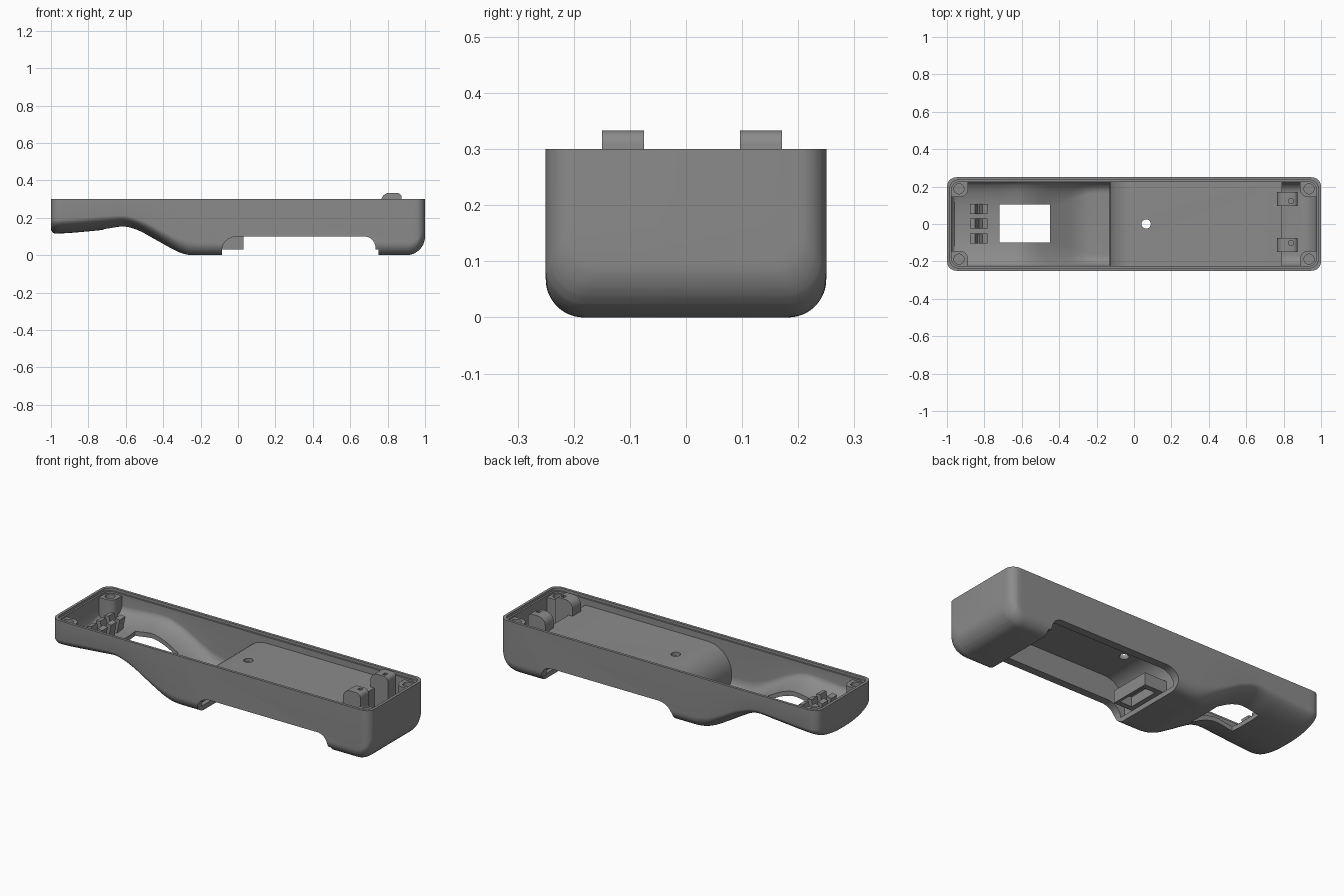
import bpy, bmesh, math
from mathutils import Matrix

if "Cube" in bpy.data.objects:
    bpy.data.objects.remove(bpy.data.objects["Cube"])

grey = bpy.data.materials.new("mid_grey")
grey.diffuse_color = (0.26, 0.26, 0.26, 1)
grey.use_nodes = True
grey.node_tree.nodes["Principled BSDF"].inputs["Base Color"].default_value = grey.diffuse_color


def finish(name, bm):
    bmesh.ops.remove_doubles(bm, verts=bm.verts, dist=1e-5)
    bmesh.ops.recalc_face_normals(bm, faces=bm.faces)
    me = bpy.data.meshes.new(name)
    bm.to_mesh(me)
    bm.free()
    me.materials.append(grey)
    ob = bpy.data.objects.new(name, me)
    bpy.context.collection.objects.link(ob)
    return ob


def prism(name, pts, a, b, axis="y"):
    """Extrude a 2D outline: (x, z) along y, or (x, y) along z."""
    bm = bmesh.new()
    put = (lambda p, t: (p[0], t, p[1])) if axis == "y" else (lambda p, t: (p[0], p[1], t))
    lo = [bm.verts.new(put(p, a)) for p in pts]
    hi = [bm.verts.new(put(p, b)) for p in pts]
    bm.faces.new(lo)
    bm.faces.new(hi)
    for i in range(len(pts)):
        j = (i + 1) % len(pts)
        bm.faces.new((lo[i], lo[j], hi[j], hi[i]))
    return finish(name, bm)


def arc(cx, cy, rx, ry, a0, a1, n=10):
    return [(cx + rx * math.cos(math.radians(a0 + (a1 - a0) * i / n)),
             cy + ry * math.sin(math.radians(a0 + (a1 - a0) * i / n))) for i in range(n + 1)]


def rounded(x0, x1, y0, y1, r):
    return (arc(x1 - r, y1 - r, r, r, 0, 90, 6) + arc(x0 + r, y1 - r, r, r, 90, 180, 6)
            + arc(x0 + r, y0 + r, r, r, 180, 270, 6) + arc(x1 - r, y0 + r, r, r, 270, 360, 6))


def box(name, x0, x1, y0, y1, z0, z1):
    return prism(name, [(x0, z0), (x1, z0), (x1, z1), (x0, z1)], y0, y1)


def boolean(ob, tool, op="DIFFERENCE"):
    m = ob.modifiers.new("cut", "BOOLEAN")
    m.operation, m.object, m.solver = op, tool, "EXACT"
    bpy.context.view_layer.objects.active = ob
    bpy.ops.object.modifier_apply(modifier=m.name)
    bpy.data.objects.remove(tool)


def curve(keys, x):
    """Smoothly interpolate (x, value) keys with monotone-ish Hermite spans."""
    if x <= keys[0][0]:
        return keys[0][1]
    for i in range(len(keys) - 1):
        (x0, v0), (x1, v1) = keys[i], keys[i + 1]
        if x <= x1:
            def slope(k):
                if k in (0, len(keys) - 1):
                    return 0
                a, b, c = keys[k - 1:k + 2]
                s, t = (b[1] - a[1]) / (b[0] - a[0]), (c[1] - b[1]) / (c[0] - b[0])
                return 0 if s * t <= 0 else 2 * s * t / (s + t)
            h, t = x1 - x0, (x - x0) / (x1 - x0)
            return (v0 * (2*t**3 - 3*t*t + 1) + v1 * (3*t*t - 2*t**3)
                    + h * slope(i) * (t**3 - 2*t*t + t) + h * slope(i + 1) * (t**3 - t*t))
    return keys[-1][1]


# Centre line of the underside, height where the side starts to curve, flat half width
CENTRE = [(-1, .115), (-.72, .135), (-.61, .15), (-.55, .137), (-.45, .088), (-.36, .038), (-.3, .01), (-.25, 0)]
EDGE = [(-1, .19), (-.62, .212), (-.5, .18), (-.4, .128), (-.3, .085), (-.2, .068)]
FLAT = [(-1, .02), (-.62, .03), (-.4, .11), (-.2, .182)]


def hull(name, x0, x1, half, top, lift, r, end_r):
    """Loft U-shaped sections along x with rounded plan corners and a rounded right heel."""
    ease = [0, .06, .2, .4, .7, 1]
    xs = {x0 + r * t for t in ease} | {x1 - r * t for t in ease}
    xs |= {x1 - end_r * (1 - math.sin(math.radians(a))) for a in range(0, 91, 10)}
    xs |= {x0 + r + (-.18 - x0 - r) * i / 34 for i in range(35)}
    bm = bmesh.new()
    rings = []
    for x in sorted(xs):
        d = max(0, r - min(x - x0, x1 - x))
        w = half - r + math.sqrt(max(0, r * r - d * d))
        c, e = curve(CENTRE, x) + lift, curve(EDGE, x) + lift
        h = max(0, x - (x1 - end_r))
        rise = end_r - math.sqrt(max(0, end_r ** 2 - h * h))
        k = max(0, .02 - (x - x0)) / .02
        c, e = c + rise + .02 * k * k, e + rise
        f = curve(FLAT, x) * w / .25
        side = [(w, top)] + arc(f, e, w - f, e - c, 0, -90, 12)
        sec = side + [(-y, z) for y, z in reversed(side)]
        rings.append([bm.verts.new((x, y, z)) for y, z in sec])
    for a, b in zip(rings, rings[1:]):
        for i in range(len(a)):
            j = (i + 1) % len(a)
            bm.faces.new((a[i], a[j], b[j], b[i]))
    bm.faces.new(rings[0])
    bm.faces.new(rings[-1])
    return finish(name, bm)


shell = hull("lower_shell", -1, 1, .25, .3, 0, .05, .1)
cavity = hull("cavity_cutter", -.975, .975, .225, .4, .025, .04, .09)

# Raised battery housing and corner screw bosses are left standing in the cavity
housing = [(-.13, -.05)] + arc(.02, .1, .15, .15, 180, 90) + [(.79, .25), (.79, -.05)]
boolean(cavity, prism("housing", housing, -.3, .3))
for sx in (-1, 1):
    for sy in (-1, 1):
        xa, xb = sorted((sx * .888, sx * 1.1))
        ya, yb = sorted((sy * .145, sy * .35))
        boolean(cavity, prism("boss", rounded(xa, xb, ya, yb, .04), -.1, .275, "z"))
boolean(shell, cavity)

# Rim step for the mating half
boolean(shell, prism("rim_cutter", rounded(-.985, .985, -.235, .235, .045), .285, .4, "z"))

# Battery compartment and full-width door opening
bay = [(-.11, .028)] + arc(.02, .1, .13, .13, 180, 90) + [(.77, .23), (.77, .028)]
boolean(shell, prism("bay_cutter", bay, -.205, .205))
door = ([(-.085, -.1), (-.085, .03)] + arc(0, .03, .085, .07, 180, 90)
        + arc(.675, .04, .06, .06, 90, 0) + [(.735, .03), (.75, .03), (.75, -.1)])
boolean(shell, prism("door_cutter", door, -.4, .4))

# Display window, reset hole and screw holes
boolean(shell, box("window_cutter", -.72, -.45, -.1, .105, -.1, .28))
boolean(shell, prism("hole_cutter", arc(.065, 0, .025, .025, 0, 345, 23), .15, .4, "z"))
for sx in (-1, 1):
    for sy in (-1, 1):
        boolean(shell, prism("screw_cutter", arc(sx * .936, sy * .188, .027, .027, 0, 345, 23), .19, .4, "z"))

# Door latch block with a pocket
latch = box("door_latch", -.115, .03, -.12, .12, .03, .1)
boolean(latch, box("pocket", -.06, .015, -.09, .09, 0, .085))
parts = [shell, latch]

# Battery contact clips beside the housing end
for y0, y1 in ((-.15, -.075), (.096, .171)):
    outline = ([(.79, .02), (.875, .02)] + arc(.85, .308, .025, .025, 0, 90, 5)
               + arc(.81, .288, .045, .045, 90, 180, 6) + [(.765, .24), (.79, .24)])
    clip = prism("contact_clip", outline, y0, y1)
    m = (y0 + y1) / 2
    inner = 1 if m < 0 else -1
    ya, yb = sorted((m, m + inner * .022))
    boolean(clip, box("slot", .83, .85, ya, yb, .1, .4))
    parts.append(clip)

# Small paired retaining fins on the raised end
for y in (-.077, .003, .08):
    for x, lean in ((-.855, -.2), (-.805, .2)):
        fin = box("retaining_fin", -.014, .014, -.026, .026, -.045, .045)
        fin.data.transform(Matrix.Translation((x, y, .19)) @ Matrix.Rotation(lean, 4, "Y"))
        parts.append(fin)

# Smooth the curves, keep hard edges
bpy.ops.object.select_all(action="DESELECT")
for ob in parts:
    ob.select_set(True)
bpy.context.view_layer.objects.active = shell
bpy.ops.object.shade_smooth_by_angle(angle=math.radians(30))
